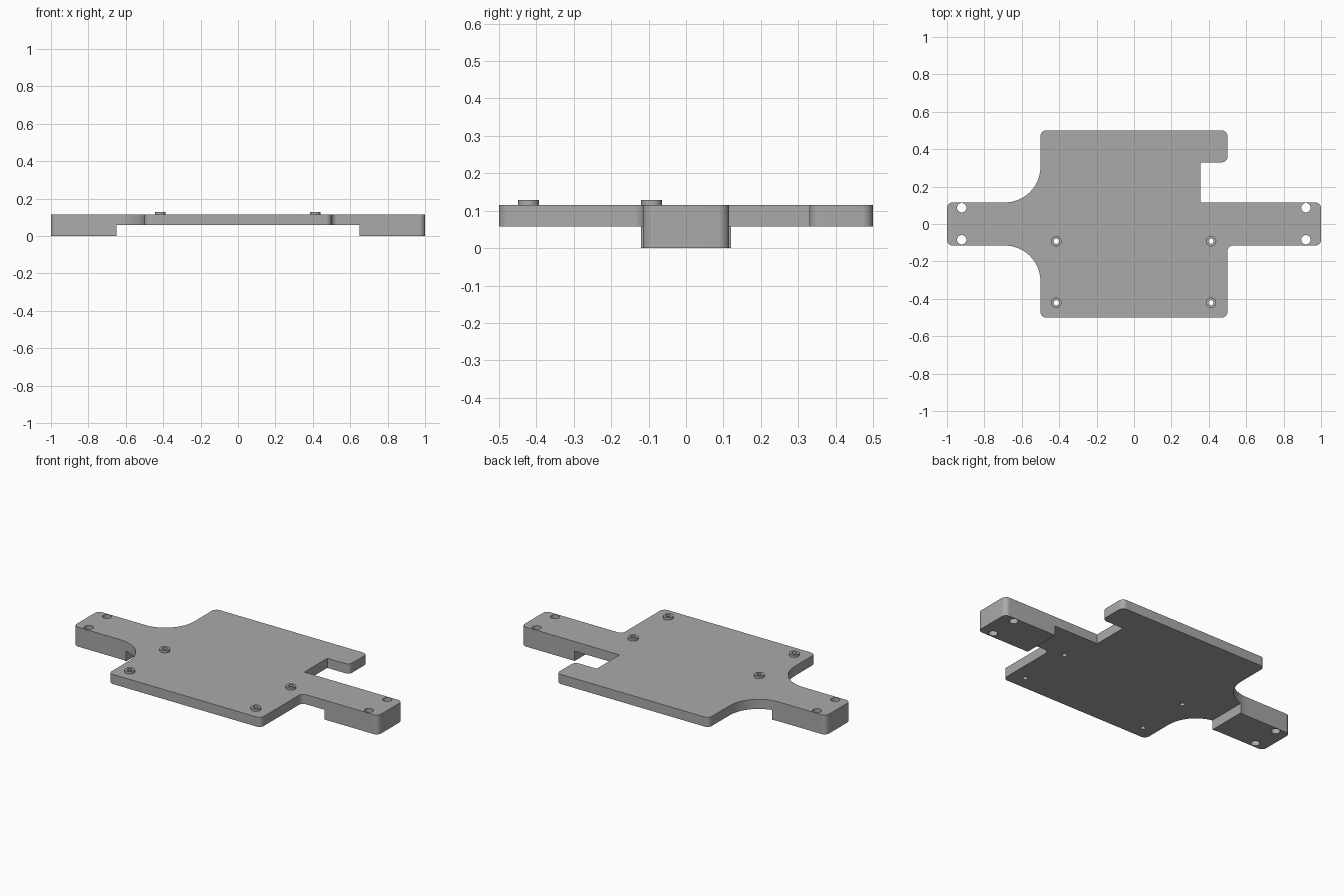
import bpy
import bmesh
import math
from mathutils import Vector

TOP, UNDERSIDE, BOSS_TOP = 0.115, 0.058, 0.129
ARM = 0.115

cube = bpy.data.objects.get("Cube")
if cube:
    bpy.data.objects.remove(cube, do_unlink=True)

grey = bpy.data.materials.new("plain grey")
grey.use_nodes = True
colour = (0.4, 0.4, 0.4, 1)
grey.diffuse_color = colour
grey.node_tree.nodes["Principled BSDF"].inputs["Base Color"].default_value = colour


def rounded(corners, steps=12):
    """Outline with every corner (x, y, radius) replaced by a tangent arc."""
    points = []
    for i, (x, y, r) in enumerate(corners):
        p = Vector((x, y))
        if r == 0:
            points.append(p)
            continue
        a = (Vector(corners[i - 1][:2]) - p).normalized()
        b = (Vector(corners[(i + 1) % len(corners)][:2]) - p).normalized()
        centre = p + (a + b) * r
        for k in range(steps + 1):
            t = math.pi / 2 * k / steps
            points.append(centre - b * r * math.cos(t) - a * r * math.sin(t))
    return points


def prism(name, outline, z0, z1):
    bm = bmesh.new()
    face = bm.faces.new([bm.verts.new((p[0], p[1], z0)) for p in outline])
    walls = bmesh.ops.extrude_face_region(bm, geom=[face])
    verts = [v for v in walls["geom"] if isinstance(v, bmesh.types.BMVert)]
    bmesh.ops.translate(bm, verts=verts, vec=(0, 0, z1 - z0))
    bmesh.ops.recalc_face_normals(bm, faces=bm.faces)
    mesh = bpy.data.meshes.new(name)
    bm.to_mesh(mesh)
    bm.free()
    mesh.materials.append(grey)
    obj = bpy.data.objects.new(name, mesh)
    bpy.context.collection.objects.link(obj)
    return obj


def disc(name, x, y, radius, z0, z1, sides=32):
    angles = [2 * math.pi * i / sides for i in range(sides)]
    ring = [(x + radius * math.cos(a), y + radius * math.sin(a)) for a in angles]
    return prism(name, ring, z0, z1)


def combine(target, tool, operation):
    bpy.context.view_layer.objects.active = target
    mod = target.modifiers.new(tool.name, 'BOOLEAN')
    mod.operation, mod.solver, mod.object = operation, 'EXACT', tool
    bpy.ops.object.modifier_apply(modifier=mod.name)
    bpy.data.objects.remove(tool, do_unlink=True)


# Plate with two arms, a notch on one side and large fillets on the other
r, big = 0.03, 0.19
plate = prism("mounting_plate", rounded([
    (-0.5, -0.5, r), (0.5, -0.5, r), (0.5, -ARM, r),
    (1, -ARM, r), (1, ARM, r), (0.355, ARM, 0),
    (0.355, 0.33, 0), (0.5, 0.33, r), (0.5, 0.5, r),
    (-0.5, 0.5, r), (-0.5, ARM, big),
    (-1, ARM, r), (-1, -ARM, r), (-0.5, -ARM, big)]), 0, TOP)

# Relief underneath, leaving a foot at the end of each arm
relief = [(-0.65, -1), (0.65, -1), (0.65, 1), (-0.65, 1)]
combine(plate, prism("relief_cutter", relief, -0.1, UNDERSIDE), 'DIFFERENCE')

# Raised screw bosses with through holes
for x in (-0.416, 0.412):
    for y in (-0.421, -0.092):
        combine(plate, disc("boss", x, y, 0.028, TOP - 0.02, BOSS_TOP), 'UNION')
        combine(plate, disc("boss_hole", x, y, 0.014, -0.1, 0.3), 'DIFFERENCE')

# Mounting holes in the feet
for x in (-0.921, 0.919):
    for y in (-0.084, 0.087):
        combine(plate, disc("foot_hole", x, y, 0.025, -0.1, 0.3), 'DIFFERENCE')

# Smooth the curved walls and keep the edges sharp
bpy.ops.object.select_all(action='DESELECT')
plate.select_set(True)
bpy.context.view_layer.objects.active = plate
bpy.ops.object.shade_smooth_by_angle(angle=math.radians(30))
